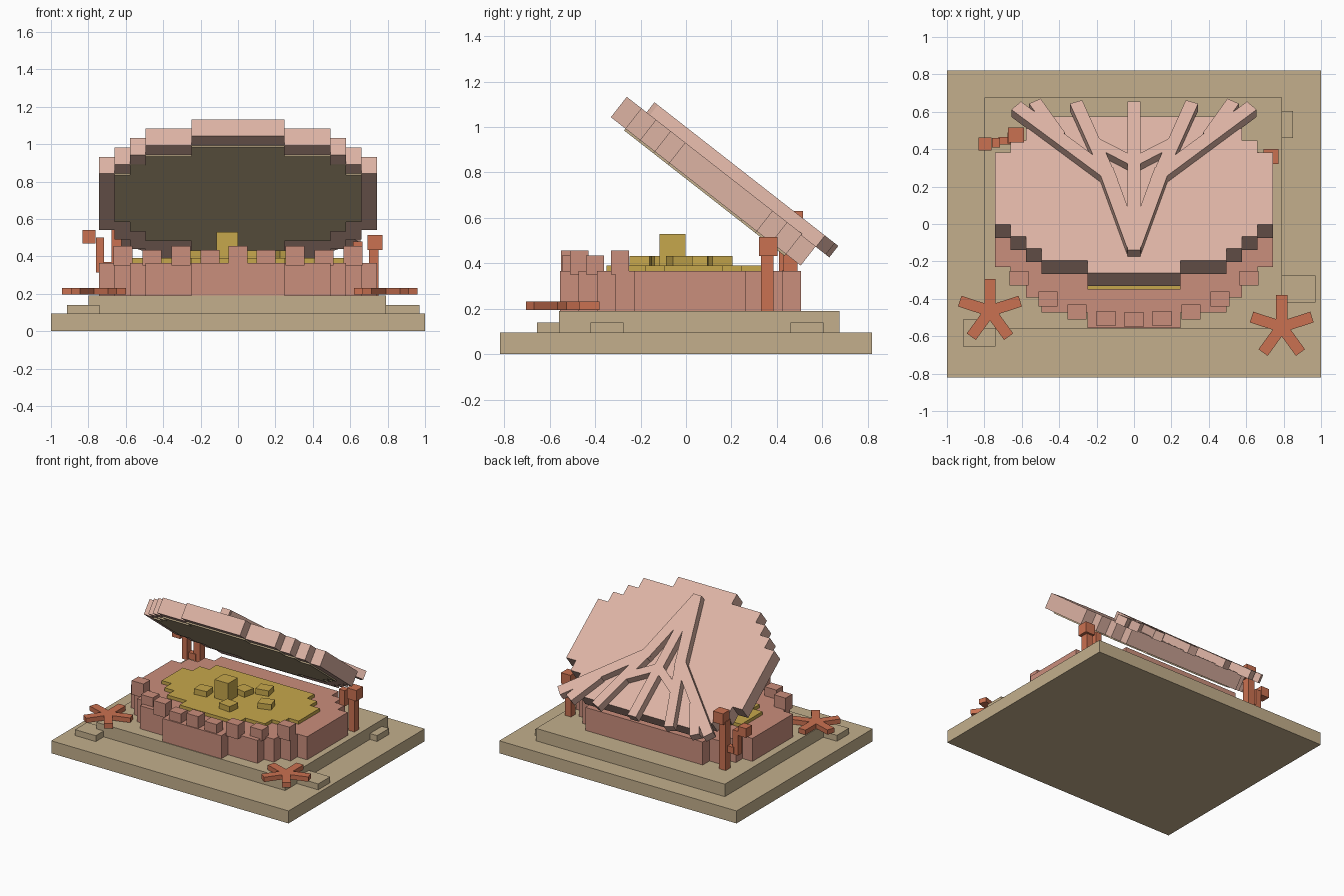
import bpy, bmesh, math
from mathutils import Matrix, Vector

cube = bpy.data.objects.get("Cube")
if cube:
    bpy.data.objects.remove(cube, do_unlink=True)


def material(name, code):
    # Hex colour converted to linear values
    srgb = [int(code[i:i + 2], 16) / 255 for i in (0, 2, 4)]
    rgba = [((c + 0.055) / 1.055) ** 2.4 for c in srgb] + [1]
    m = bpy.data.materials.new(name)
    m.use_nodes = True
    m.diffuse_color = rgba
    m.node_tree.nodes["Principled BSDF"].inputs["Base Color"].default_value = rgba
    return m


SAND = material("sand", "C3AF8C")
LID = material("pale_pink", "DDB3A4")
SHELL = material("rose_pink", "CA8E7C")
CORAL = material("coral_orange", "CA7151")
GOLD = material("gold", "C6A74C")


def finish(name, bm, mat, matrix=Matrix()):
    bm.transform(matrix)
    bmesh.ops.recalc_face_normals(bm, faces=bm.faces)
    mesh = bpy.data.meshes.new(name)
    bm.to_mesh(mesh)
    bm.free()
    mesh.materials.append(mat)
    obj = bpy.data.objects.new(name, mesh)
    bpy.context.collection.objects.link(obj)
    return obj


def box(name, mat, x, y, z, turn=0):
    """Box given by its (low, high) extent on each axis, turned about its middle."""
    bm = bmesh.new()
    bmesh.ops.create_cube(bm, size=1)
    ext = (x, y, z)
    mid = Vector([(a + b) / 2 for a, b in ext])
    size = Matrix.Diagonal([b - a for a, b in ext] + [1])
    return finish(name, bm, mat,
                  Matrix.Translation(mid) @ Matrix.Rotation(turn, 4, "Z") @ size)


def block(name, mat, x, y, w, d, z0, z1, turn=0):
    return box(name, mat, (x - w / 2, x + w / 2), (y - d / 2, y + d / 2), (z0, z1), turn)


def stepped(name, mat, rows, y0, cell, z0, z1, matrix=Matrix()):
    """Stepped oval slab: rows hold half widths in cells, front to back."""
    side = []
    for i, n in enumerate(rows):
        for y in (y0 + i * cell, y0 + (i + 1) * cell):
            side.append((n * 0.0825, y))
    outline = side + [(-x, y) for x, y in reversed(side)]
    bm = bmesh.new()
    face = bm.faces.new([bm.verts.new((x, y, z0)) for x, y in outline])
    top = bmesh.ops.extrude_face_region(bm, geom=[face])["geom"]
    moved = [v for v in top if isinstance(v, bmesh.types.BMVert)]
    bmesh.ops.translate(bm, verts=moved, vec=(0, 0, z1 - z0))
    bmesh.ops.remove_doubles(bm, verts=bm.verts, dist=0.0001)
    return finish(name, bm, mat, matrix)


# Sandy base
box("base", SAND, (-1, 1), (-0.82, 0.82), (0, 0.095))
box("upper_base", SAND, (-0.8, 0.79), (-0.56, 0.675), (0.09, 0.19))
box("sand_slab_front", SAND, (-0.915, -0.74), (-0.655, -0.51), (0.09, 0.14))
box("sand_slab_side", SAND, (0.785, 0.97), (-0.42, -0.275), (0.09, 0.14))
box("sand_slab_back", SAND, (0.78, 0.85), (0.46, 0.605), (0.09, 0.14))

# Lower shell with teeth along the front rim
SHAPE = [3, 6, 7, 8] + [9] * 6 + [8, 7, 6]
CELL = 0.0816
stepped("lower_shell", SHELL, SHAPE, -0.555, CELL, 0.185, 0.365)
TEETH = [(0, -0.51), (0.15, -0.505), (0.305, -0.47), (0.46, -0.4), (0.615, -0.29)]
for i, (x, y) in enumerate(TEETH):
    for s in ((1, -1) if x else (1,)):
        block("tooth", SHELL, s * x, y, 0.1, 0.08, 0.35, 0.434 if i % 2 else 0.456)

# Gold bed with a large cube and small nuggets
stepped("gold_bed", GOLD, [3, 5, 6, 7, 7, 7, 6, 5], -0.35, 0.085, 0.36, 0.39)
block("large_gold_cube", GOLD, -0.058, -0.06, 0.115, 0.115, 0.38, 0.53)
NUGGETS = [(-0.22, -0.1, 0.1), (0.06, -0.2, -0.1), (0.26, -0.03, 0.3),
           (0.12, 0.15, 0.2), (0.01, 0.06, -0.2)]
for x, y, turn in NUGGETS:
    block("gold_nugget", GOLD, x, y, 0.1, 0.09, 0.38, 0.432, turn)

# Open lid, tilted about its back edge
TILT = (Matrix.Translation((0, 0.505, 0.39)) @ Matrix.Rotation(math.radians(-38), 4, "X"))
stepped("lid", LID, SHAPE, -13 * CELL, CELL, 0, 0.114, TILT)
stepped("lid_lining", SAND, [3, 6, 7] + [8] * 5 + [7, 6, 3], -12 * CELL, CELL,
        -0.01, 0.001, TILT)


def rib(a, b, width):
    a, b = Vector(a), Vector(b)
    d, mid = b - a, (a + b) / 2
    bm = bmesh.new()
    bmesh.ops.create_cube(bm, size=1)
    place = (Matrix.Translation((mid.x, mid.y, 0.138))
             @ Matrix.Rotation(math.atan2(d.y, d.x), 4, "Z")
             @ Matrix.Diagonal((d.length, width, 0.064, 1)))
    finish("lid_rib", bm, LID, TILT @ place)


# Branching ribs on the lid
rib((0, -0.95), (0, 0.057), 0.07)
for s in (1, -1):
    rib((0, -0.92), (s * 0.15, -0.4), 0.08)
    rib((s * 0.13, -0.44), (s * 0.63, 0.03), 0.075)
    rib((s * 0.12, -0.48), (s * 0.31, 0.055), 0.07)
    rib((0, -0.35), (s * 0.2, -0.22), 0.06)
    rib((s * 0.4, -0.17), (s * 0.53, 0.06), 0.07)

# Coral stalks beside the hinge
block("tall_coral_stalk", CORAL, -0.65, 0.46, 0.055, 0.06, 0.185, 0.56)
block("tall_coral_tip", CORAL, -0.63, 0.475, 0.085, 0.08, 0.545, 0.63)
block("coral_branch", CORAL, -0.738, 0.435, 0.045, 0.05, 0.315, 0.5)
block("coral_branch_link", CORAL, -0.69, 0.445, 0.07, 0.04, 0.32, 0.37)
block("coral_branch_tip", CORAL, -0.797, 0.428, 0.068, 0.07, 0.47, 0.54)
block("short_coral_stalk", CORAL, 0.725, 0.358, 0.05, 0.055, 0.185, 0.44)
block("short_coral_tip", CORAL, 0.732, 0.362, 0.08, 0.08, 0.433, 0.515)
block("short_coral_branch", CORAL, 0.64, 0.36, 0.05, 0.05, 0.36, 0.48)


# Five-armed starfish
def starfish(cx, cy):
    bm = bmesh.new()
    for i in range(5):
        arm = (Matrix.Translation((cx, cy, 0.213))
               @ Matrix.Rotation(math.pi / 2 + i * math.tau / 5, 4, "Z")
               @ Matrix.Translation((0.085, 0, 0))
               @ Matrix.Diagonal((0.17, 0.06, 0.036, 1)))
        bmesh.ops.create_cube(bm, size=1, matrix=arm)
    finish("starfish", bm, CORAL)


starfish(-0.77, -0.465)
starfish(0.79, -0.55)
